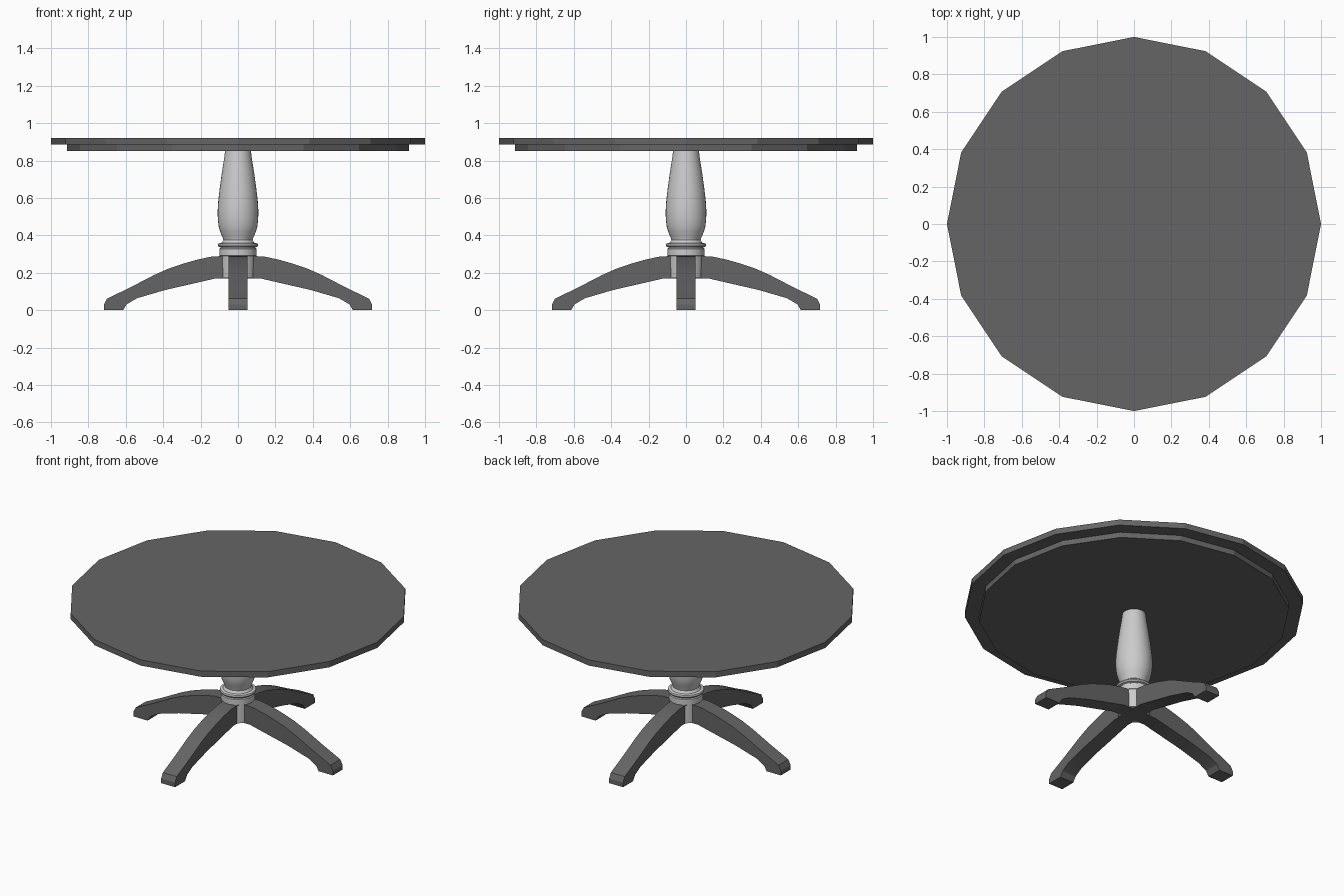
import bpy, bmesh, math
from mathutils import Matrix

if "Cube" in bpy.data.objects:
    bpy.data.objects.remove(bpy.data.objects["Cube"])

dark = bpy.data.materials.new("dark_wood")
dark.diffuse_color = (0.13, 0.13, 0.13, 1)
dark.use_nodes = True
dark.node_tree.nodes["Principled BSDF"].inputs["Base Color"].default_value = dark.diffuse_color


def add_object(name, bm, mat=None, angle=None):
    bmesh.ops.recalc_face_normals(bm, faces=bm.faces)
    mesh = bpy.data.meshes.new(name)
    bm.to_mesh(mesh)
    bm.free()
    obj = bpy.data.objects.new(name, mesh)
    bpy.context.collection.objects.link(obj)
    if mat:
        mesh.materials.append(mat)
    if angle:
        bpy.ops.object.select_all(action='DESELECT')
        obj.select_set(True)
        bpy.context.view_layer.objects.active = obj
        bpy.ops.object.shade_smooth_by_angle(angle=math.radians(angle))
    return obj


def lathe(name, profile, sides, mat=None, angle=None):
    bm = bmesh.new()
    rings = [[bm.verts.new((r * math.cos(math.tau * i / sides),
                            r * math.sin(math.tau * i / sides), z))
              for i in range(sides)] for r, z in profile]
    for a, b in zip(rings, rings[1:]):
        for i in range(sides):
            j = (i + 1) % sides
            bm.faces.new((a[i], a[j], b[j], b[i]))
    bm.faces.new(rings[0])
    bm.faces.new(rings[-1])
    return add_object(name, bm, mat, angle)


# Sixteen-sided top and the smaller apron below it
lathe("table_top", [(1, 0.885), (1, 0.922)], 16, dark)
lathe("table_apron", [(0.915, 0.85), (0.915, 0.885)], 16, dark)

# Turned pedestal, from the hub between the legs up to the apron
column = [(0.095, 0.172), (0.097, 0.29), (0.1, 0.292), (0.1, 0.328),
          (0.094, 0.332), (0.094, 0.337), (0.105, 0.34), (0.108, 0.348),
          (0.105, 0.357), (0.088, 0.36), (0.078, 0.375), (0.082, 0.39),
          (0.096, 0.42), (0.104, 0.45), (0.108, 0.49), (0.109, 0.53),
          (0.106, 0.58), (0.098, 0.65), (0.087, 0.73), (0.076, 0.80),
          (0.069, 0.85)]
lathe("pedestal", column, 32, None, 35)

# Four arched legs extruded from one side profile
leg = [(0, 0.17), (0.12, 0.17), (0.25, 0.14), (0.39, 0.108), (0.54, 0.064),
       (0.595, 0.032), (0.615, 0), (0.717, 0), (0.717, 0.03), (0.70, 0.062),
       (0.58, 0.12), (0.445, 0.19), (0.37, 0.223), (0.29, 0.25),
       (0.22, 0.27), (0.14, 0.287), (0.07, 0.29), (0, 0.29)]
for k, side in enumerate(("right", "back", "left", "front")):
    bm = bmesh.new()
    face = bm.faces.new([bm.verts.new((x, -0.05, z)) for x, z in leg])
    out = bmesh.ops.extrude_face_region(bm, geom=[face])
    verts = [v for v in out["geom"] if isinstance(v, bmesh.types.BMVert)]
    bmesh.ops.translate(bm, verts=verts, vec=(0, 0.1, 0))
    bm.transform(Matrix.Rotation(k * math.pi / 2, 4, 'Z'))
    add_object(side + "_leg", bm, dark, 25)
